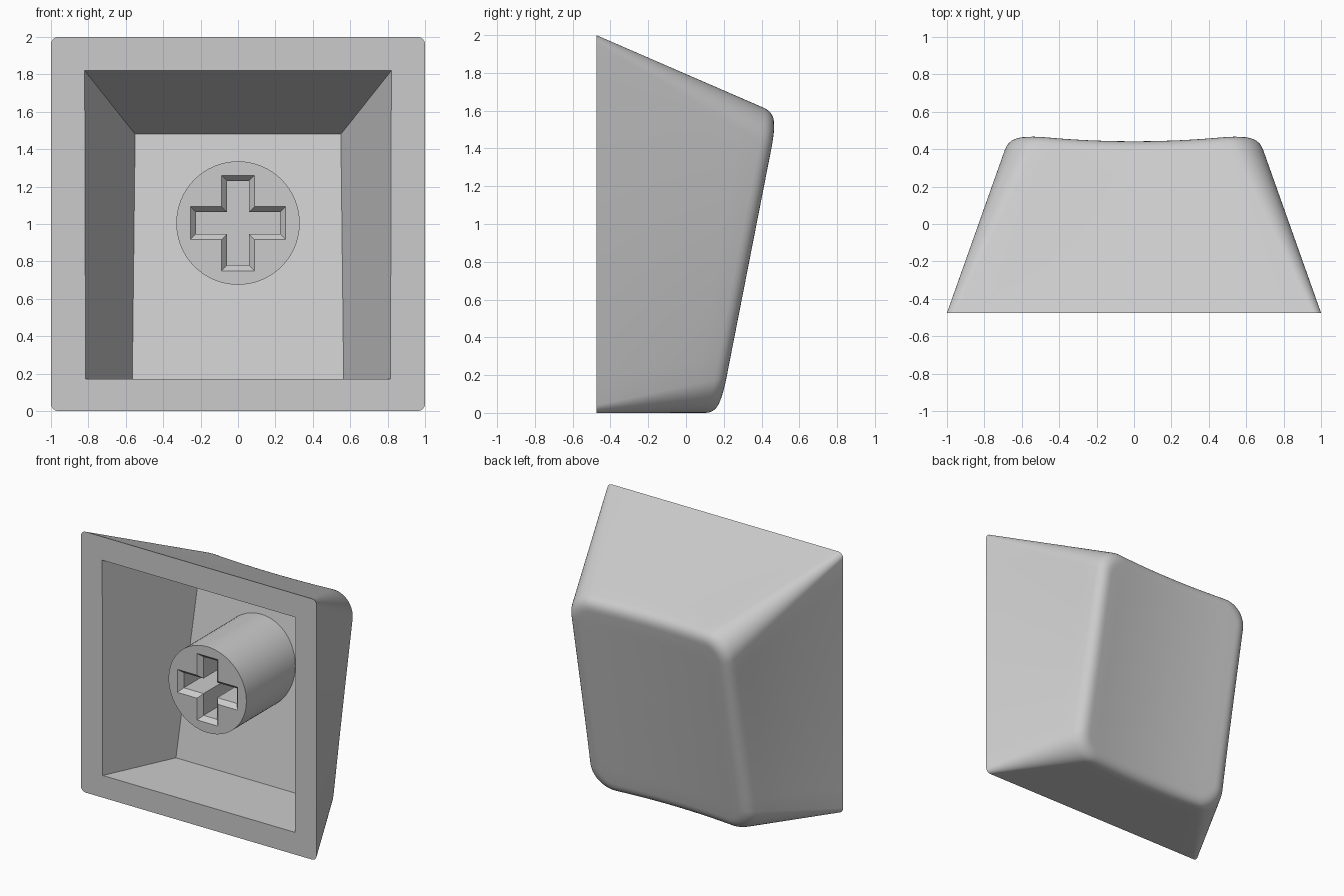
import bpy, bmesh, math
from mathutils import Vector

cube = bpy.data.objects.get("Cube")
if cube:
    bpy.data.objects.remove(cube, do_unlink=True)

BASE_Y = -0.475
SLOPE = 0.196
ARC = 10        # segments per rounded corner
EDGE = 12       # segments per straight side

grey = bpy.data.materials.new("light grey plastic")
grey.use_nodes = True
colour = (0.6, 0.6, 0.6, 1)
grey.diffuse_color = colour
grey.node_tree.nodes["Principled BSDF"].inputs["Base Color"].default_value = colour


def finish(bm, name):
    bmesh.ops.recalc_face_normals(bm, faces=bm.faces)
    mesh = bpy.data.meshes.new(name)
    bm.to_mesh(mesh)
    bm.free()
    mesh.materials.append(grey)
    obj = bpy.data.objects.new(name, mesh)
    bpy.context.collection.objects.link(obj)
    bpy.ops.object.select_all(action="DESELECT")
    obj.select_set(True)
    bpy.context.view_layer.objects.active = obj
    bpy.ops.object.shade_smooth_by_angle(angle=math.radians(30))
    return obj


def dish_y(x, z):
    """Tilted outer face, hollowed across its width."""
    return 0.438 + SLOPE * (z - 1.5) + 0.034 * (x / 0.6) ** 2


def floor_y(z):
    """Tilted floor of the cavity."""
    return 0.055 + SLOPE * (z - 0.17)


def rounded_rect(hx, z0, z1, r, y_of):
    corners = []
    centres = [(hx - r, z1 - r), (r - hx, z1 - r), (r - hx, z0 + r), (hx - r, z0 + r)]
    for q, (cx, cz) in enumerate(centres):
        angles = [math.pi / 2 * (q + i / ARC) for i in range(ARC + 1)]
        corners.append([(cx + r * math.cos(a), cz + r * math.sin(a)) for a in angles])
    flat = []
    for q in range(4):
        a, b = Vector(corners[q][-1]), Vector(corners[(q + 1) % 4][0])
        flat += corners[q] + [tuple(a.lerp(b, i / EDGE)) for i in range(1, EDGE)]
    return [Vector((x, y_of(x, z), z)) for x, z in flat]


def add_ring(bm, points):
    return [bm.verts.new(p) for p in points]


def bridge(bm, a, b):
    n = len(a)
    for i in range(n):
        j = (i + 1) % n
        bm.faces.new((a[i], a[j], b[j], b[i]))


def build_shell():
    bm = bmesh.new()
    fillet = 0.08
    base = rounded_rect(1, 0, 2, 0.04, lambda x, z: BASE_Y)
    crest = rounded_rect(0.668, 0, 1.587, 0.19, dish_y)
    inset = rounded_rect(0.668 - fillet, fillet, 1.587 - fillet, 0.19 - fillet, dish_y)
    shoulder = [t + (b - t).normalized() * fillet for b, t in zip(base, crest)]

    # Tapered walls, rounded rim, then the dished face
    rows = [[b.lerp(s, i / 8) for b, s in zip(base, shoulder)] for i in range(9)]
    for i in range(1, 8):
        t = i / 7
        rows.append([s.lerp(c, t).lerp(c.lerp(e, t), t)
                     for s, c, e in zip(shoulder, crest, inset)])
    middle = 1.587 / 2
    for k in (0.85, 0.7, 0.55, 0.4, 0.25, 0.1):
        row = []
        for p in inset:
            x, z = p.x * k, middle + (p.z - middle) * k
            row.append(Vector((x, dish_y(x, z), z)))
        rows.append(row)
    rings = [add_ring(bm, row) for row in rows]
    for a, b in zip(rings, rings[1:]):
        bridge(bm, a, b)
    pole = bm.verts.new((0, dish_y(0, middle), middle))
    last = rings[-1]
    for i in range(len(last)):
        bm.faces.new((last[i], last[(i + 1) % len(last)], pole))

    # Cavity with sharp corners
    mouth = add_ring(bm, [(x, BASE_Y, z) for x, z in
                          ((0.82, 1.82), (-0.82, 1.82), (-0.815, 0.17), (0.815, 0.17))])
    floor = add_ring(bm, [(x, floor_y(z), z) for x, z in
                          ((0.55, 1.48), (-0.55, 1.48), (-0.565, 0.17), (0.565, 0.17))])
    bridge(bm, mouth, floor)
    bm.faces.new(floor)

    # Flat border around the opening
    outer = rings[0]
    n, step = len(outer), ARC + EDGE
    for q in range(4):
        start = q * step + ARC // 2
        span = [outer[(start + i) % n] for i in range(step + 1)]
        bm.faces.new(span + [mouth[(q + 1) % 4], mouth[q]])
    return finish(bm, "cap_shell")


def build_stem():
    bm = bmesh.new()
    n, radius, cz, front = 64, 0.33, 1.005, -0.37
    circle = [(radius * math.cos(math.tau * i / n), cz + radius * math.sin(math.tau * i / n))
              for i in range(n)]
    tip = add_ring(bm, [(x, front, z) for x, z in circle])
    root = add_ring(bm, [(x, floor_y(z) + 0.02, z) for x, z in circle])
    bridge(bm, tip, root)
    bm.faces.new(root)

    def cross(length, half, y):
        points = []
        for q in range(4):
            c, s = round(math.cos(q * math.pi / 2)), round(math.sin(q * math.pi / 2))
            for u, v in ((length, half), (half, half), (half, length)):
                points.append((u * c - v * s, y, cz + u * s + v * c))
        return add_ring(bm, points)

    # Cross socket with a chamfered mouth
    lip = cross(0.255, 0.088, front)
    throat = cross(0.225, 0.058, front + 0.035)
    bottom = cross(0.225, 0.058, 0.1)
    bridge(bm, lip, throat)
    bridge(bm, throat, bottom)
    bm.faces.new(bottom)

    # End face between the circle and the socket
    quarter, first = n // 4, 3
    for q in range(4):
        a, b = q * quarter + first, (q + 1) * quarter - first
        k = q * 3
        bm.faces.new(tip[a:b + 1] + [lip[k + 2], lip[k + 1], lip[k]])
        gap = [tip[i % n] for i in range(b, b + 2 * first + 1)]
        bm.faces.new(gap + [lip[(k + 3) % 12], lip[k + 2]])
    return finish(bm, "socket_stem")


build_shell()
build_stem()
